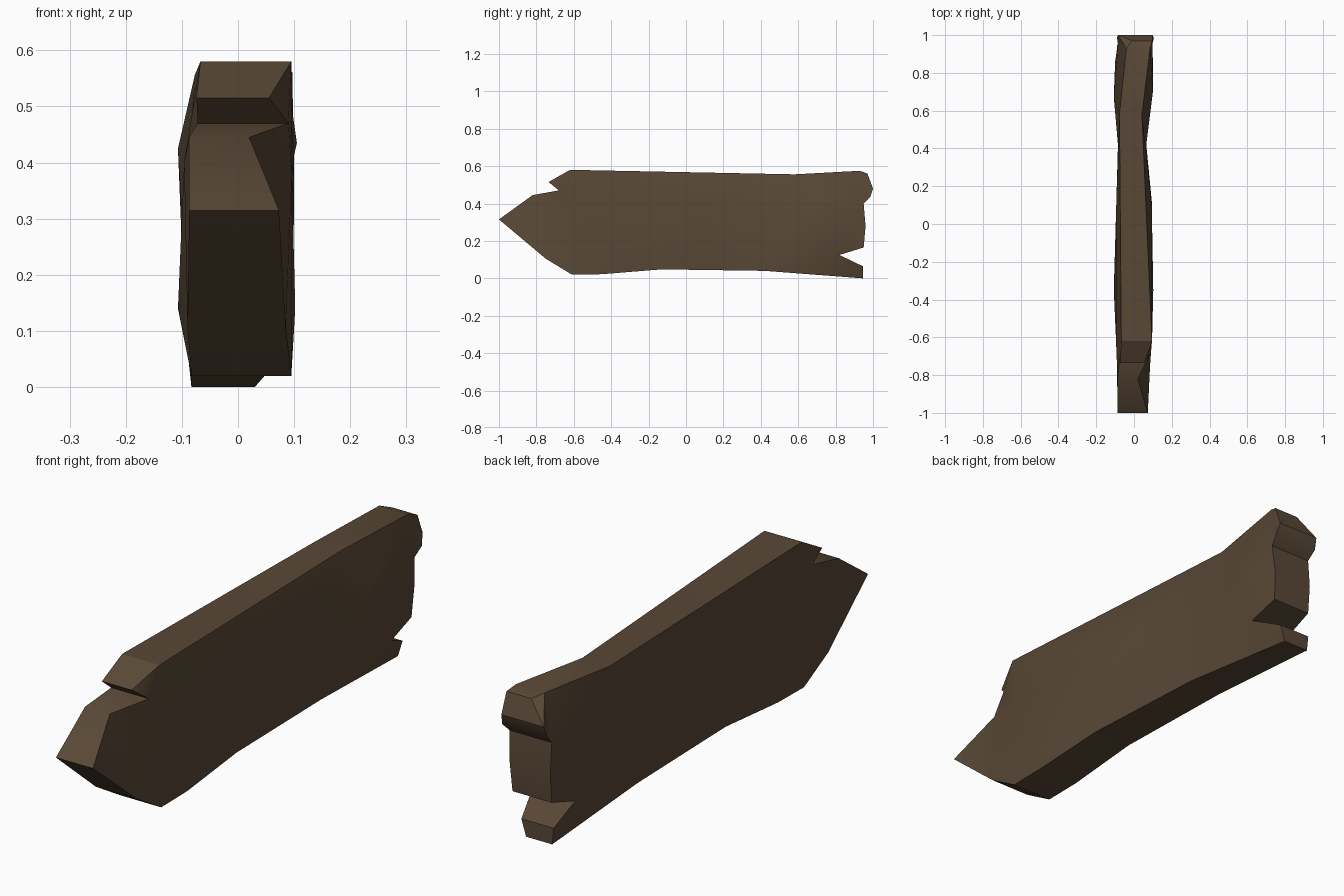
import bpy, bmesh, math
from mathutils import Vector
from mathutils.geometry import delaunay_2d_cdt

if "Cube" in bpy.data.objects:
    bpy.data.objects.remove(bpy.data.objects["Cube"])

# Splintered outline seen from the side: y, z, left x, right x
OUTLINE = [
    (-1.0, .315, -.087, .073), (-.82, .445, -.087, .02), (-.68, .47, -.072, .09),
    (-.735, .515, -.074, .055), (-.62, .58, -.067, .095), (.58, .556, -.077, .042),
    (.93, .575, -.04, .085), (.97, .56, -.01, .097), (1.0, .48, -.085, .098),
    (.985, .435, -.09, .105), (.95, .40, -.085, .097), (.96, .28, -.085, .09),
    (.95, .165, -.085, .085), (.82, .125, -.095, .09), (.945, .065, -.09, .05),
    (.945, .0, -.083, .03), (.42, .04, -.085, .065), (-.13, .048, -.08, .085),
    (-.45, .022, -.083, .095), (-.61, .02, -.083, .095), (-.75, .105, -.09, .085),
]
# Gentle swellings on each broad side: y, z, x
LEFT = [(-.35, .14, -.107), (-.6, .4, -.096), (.1, .3, -.094), (.67, .425, -.107), (.86, .3, -.1)]
RIGHT = [(-.35, .14, .102), (-.6, .38, .096), (.1, .38, .094), (.1, .17, .096),
         (.7, .42, .1), (.86, .3, .1)]


def add_side(bm, rim, swell, column):
    """Triangulate one broad side and return its rim vertices."""
    points = [(p[column], p[0], p[1]) for p in rim] + [(x, y, z) for y, z, x in swell]
    verts = [bm.verts.new(p) for p in points]
    flat = [Vector((p[1], p[2])) for p in points]
    result = delaunay_2d_cdt(flat, [], [list(range(len(rim)))], 1, 1e-5)
    for face in result[2]:
        bm.faces.new([verts[result[3][i][0]] for i in face])
    return verts[:len(rim)]


# Broken plank: two broad sides joined by a strip round the edge
bm = bmesh.new()
left = add_side(bm, OUTLINE, LEFT, 2)
right = add_side(bm, OUTLINE, RIGHT, 3)
n = len(OUTLINE)
for i in range(n):
    j = (i + 1) % n
    bm.faces.new((left[i], left[j], right[j], right[i]))
bmesh.ops.recalc_face_normals(bm, faces=bm.faces)
mesh = bpy.data.meshes.new("broken_plank")
bm.to_mesh(mesh)
bm.free()

plank = bpy.data.objects.new("broken_plank", mesh)
bpy.context.collection.objects.link(plank)
wood = bpy.data.materials.new("dark brown wood")
wood.diffuse_color = (.1, .065, .037, 1)
wood.use_nodes = True
wood.node_tree.nodes["Principled BSDF"].inputs["Base Color"].default_value = wood.diffuse_color
mesh.materials.append(wood)

# Smooth broad sides, crisp broken edges
bpy.context.view_layer.objects.active = plank
plank.select_set(True)
bpy.ops.object.shade_smooth_by_angle(angle=math.radians(30))
